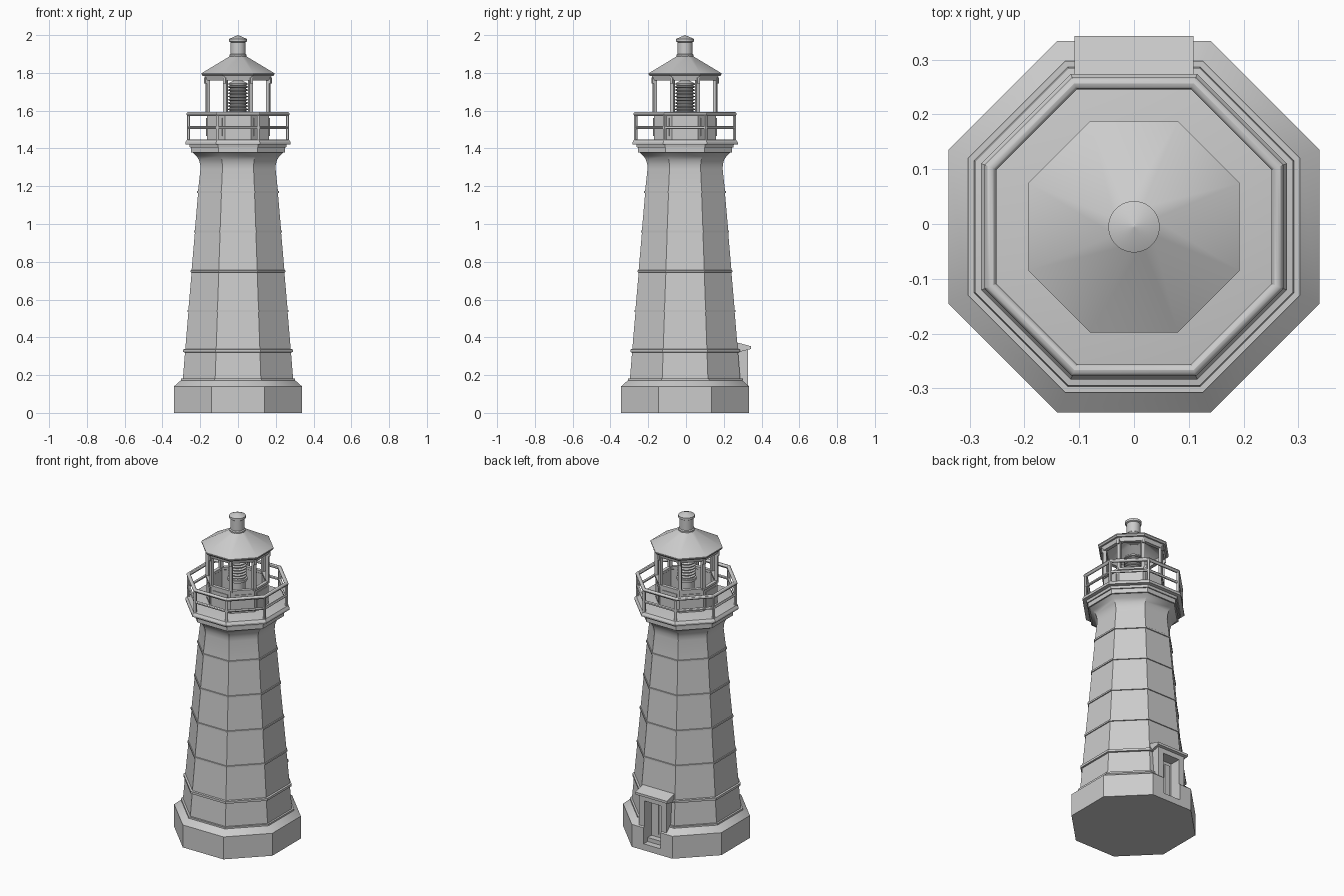
import bpy, bmesh
from math import pi, cos, sin
from mathutils import Matrix

if "Cube" in bpy.data.objects:
    bpy.data.objects.remove(bpy.data.objects["Cube"])

CY = -0.005                      # tower axis sits slightly forward of the door
K = 1 / cos(pi / 8)              # apothem -> corner radius


def finish(name, bm, smooth=True):
    bmesh.ops.recalc_face_normals(bm, faces=bm.faces)
    me = bpy.data.meshes.new(name)
    bm.to_mesh(me)
    bm.free()
    ob = bpy.data.objects.new(name, me)
    bpy.context.collection.objects.link(ob)
    if smooth:
        bpy.ops.object.select_all(action='DESELECT')
        ob.select_set(True)
        bpy.context.view_layer.objects.active = ob
        bpy.ops.object.shade_smooth_by_angle(angle=pi / 6)
    return ob


def lathe(name, profile, n=8, closed=False):
    """Sweep (apothem, z) points round n sides; open profiles get flat caps."""
    bm = bmesh.new()
    k = K if n == 8 else 1
    rings = [[bm.verts.new((a * k * cos(2 * pi * (i + .5) / n),
                            a * k * sin(2 * pi * (i + .5) / n) + CY, z))
              for i in range(n)] for a, z in profile]
    pairs = list(zip(rings, rings[1:] + rings[:1]))
    for r, s in pairs if closed else pairs[:-1]:
        for i in range(n):
            j = (i + 1) % n
            bm.faces.new((r[i], r[j], s[j], s[i]))
    if not closed:
        bm.faces.new(rings[0])
        bm.faces.new(rings[-1])
    return finish(name, bm)


def add_box(bm, x0, x1, y0, y1, z0, z1, turn=None):
    m = Matrix.Translation(((x0 + x1) / 2, (y0 + y1) / 2, (z0 + z1) / 2)) @ \
        Matrix.Diagonal((x1 - x0, y1 - y0, z1 - z0, 1))
    if turn is not None:
        m = Matrix.Translation((0, CY, 0)) @ Matrix.Rotation(turn, 4, 'Z') @ m
    bmesh.ops.create_cube(bm, size=1, matrix=m)


def boxes(name, items):
    bm = bmesh.new()
    for b in items:
        add_box(bm, *b)
    return finish(name, bm, False)


# Plinth and tapered tower with raised courses and a flared top
def wall(z):
    return 0.292 - 0.0815 * (z - 0.18)


tower_profile = [(0.339, 0), (0.339, 0.14), (0.303, 0.172), (0.303, 0.182), (wall(0.182), 0.182),
                 (wall(0.32), 0.32), (0.29, 0.322), (0.29, 0.336), (wall(0.338), 0.338)]
for z in (0.54, 0.75, 0.96, 1.17):
    tower_profile += [(wall(z) + d, z + h) for d, h in
                      ((0, -.006), (.005, -.005), (.005, .005), (0, .006))]
tower_profile += [(0.199, 1.29), (0.2, 1.315), (0.207, 1.34), (0.22, 1.36), (0.24, 1.378),
                  (0.248, 1.378), (0.248, 1.41)]
tower = lathe("tower", tower_profile)

# Entrance surround at the back
surround = boxes("door_surround", [(-0.095, 0.095, 0.2, 0.327, 0, 0.335)])

# Doorway recess cut through tower and surround
cutter = boxes("doorway_cutter", [(-0.058, 0.058, 0.245, 0.5, 0.04, 0.305)])
cutter.hide_render = True
cutter.hide_set(True)
for ob in (tower, surround):
    mod = ob.modifiers.new("doorway", 'BOOLEAN')
    mod.operation = 'DIFFERENCE'
    mod.solver = 'EXACT'
    mod.object = cutter

# Door leaf, raised panels and threshold step
boxes("door", [(-0.058, 0.058, 0.24, 0.258, 0.06, 0.305),
               (-0.045, -0.006, 0.25, 0.264, 0.085, 0.285),
               (0.006, 0.045, 0.25, 0.264, 0.085, 0.285)])
boxes("door_step", [(-0.058, 0.058, 0.24, 0.295, 0.035, 0.065)])

# Sloping canopy over the door
bm = bmesh.new()
sides = [[bm.verts.new((x, y, z)) for y, z in
          ((0.24, 0.325), (0.29, 0.325), (0.343, 0.338), (0.343, 0.353), (0.27, 0.373), (0.24, 0.373))]
         for x in (-0.109, 0.109)]
for s in sides:
    bm.faces.new(s)
for i in range(6):
    j = (i + 1) % 6
    bm.faces.new((sides[0][i], sides[0][j], sides[1][j], sides[1][i]))
finish("door_canopy", bm, False)

# Gallery deck
lathe("gallery_deck", [(0.255, 1.405), (0.258, 1.42), (0.279, 1.422), (0.279, 1.432),
                       (0.27, 1.446), (0.262, 1.448)])

# Railing: mitred round rails and corner posts
for name, z, r in (("top_rail", 1.582, 0.011), ("middle_rail", 1.51, 0.008)):
    lathe(name, [(0.262 + r * cos(t * pi / 6), z + r * sin(t * pi / 6)) for t in range(12)],
          closed=True)
bm = bmesh.new()
for i in range(8):
    t = pi / 8 + i * pi / 4
    m = Matrix.Translation((0.262 * K * cos(t), 0.262 * K * sin(t) + CY, 1.51))
    bmesh.ops.create_cone(bm, cap_ends=True, segments=12, radius1=0.009, radius2=0.009,
                          depth=0.144, matrix=m)
finish("railing_posts", bm)

# Lantern room: low hollow wall with sill
lathe("lantern_wall", [(0.152, 1.44), (0.165, 1.44), (0.165, 1.575), (0.171, 1.577),
                       (0.171, 1.59), (0.15, 1.59), (0.15, 1.575), (0.152, 1.573)], closed=True)

# Lantern corner posts with brackets, wall panels
bm = bmesh.new()
panels = bmesh.new()
for i in range(8):
    t = pi / 8 + i * pi / 4
    c = 0.161 * K
    add_box(bm, c - 0.01, c + 0.008, -0.01, 0.01, 1.58, 1.775, t)
    add_box(bm, c - 0.01, c + 0.016, -0.008, 0.008, 1.745, 1.775, t)
    add_box(panels, 0.16, 0.169, -0.05, 0.05, 1.465, 1.56, i * pi / 4)
finish("lantern_posts", bm, False)
finish("lantern_panels", panels, False)

# Lamp: pedestal and ribbed lens
lathe("lamp_pedestal", [(0.065, 1.44), (0.065, 1.46), (0.045, 1.47), (0.045, 1.575),
                        (0.056, 1.58), (0.056, 1.595)], n=24)
lens = [(0.046, 1.595)]
for i in range(8):
    z = 1.6 + i * 0.017
    lens += [(0.042, z), (0.053, z + 0.005), (0.053, z + 0.009), (0.042, z + 0.014)]
lathe("lens", lens + [(0.052, 1.737), (0.052, 1.745), (0.02, 1.76)], n=24)

# Lantern head beam and hollow roof
lathe("lantern_head", [(0.148, 1.76), (0.17, 1.76), (0.177, 1.785), (0.148, 1.785)], closed=True)
lathe("roof", [(0.05, 1.86), (0.15, 1.783), (0.186, 1.783), (0.193, 1.792),
               (0.193, 1.798), (0.035, 1.893)])

# Roof vent with cap
lathe("roof_vent", [(0.046, 1.87), (0.046, 1.895), (0.04, 1.9), (0.04, 1.962), (0.047, 1.966),
                    (0.047, 1.98), (0.001, 2.0)], n=32)
